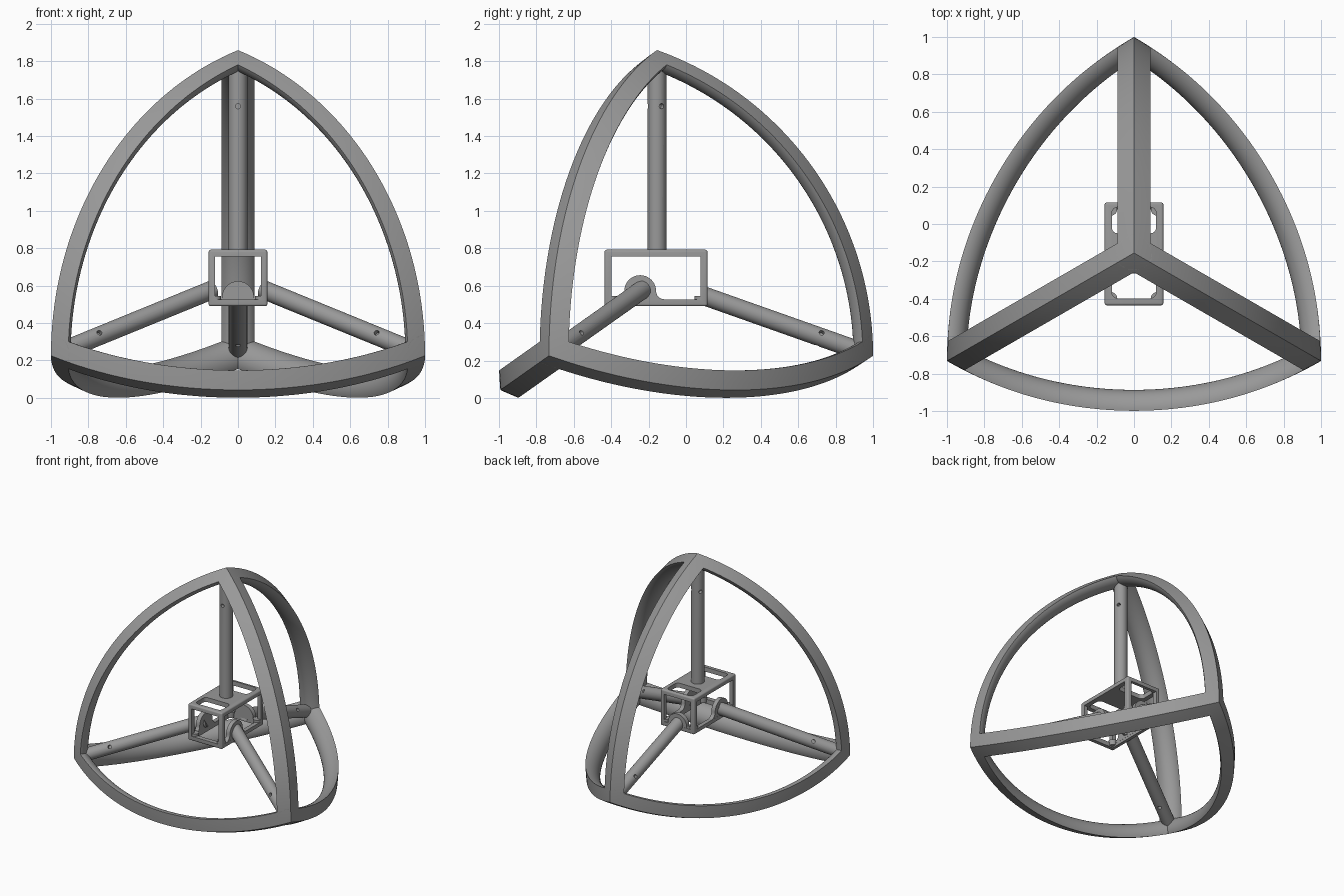
import bpy, bmesh, math
from mathutils import Vector, Matrix

if "Cube" in bpy.data.objects:
    bpy.data.objects.remove(bpy.data.objects["Cube"])

grey = bpy.data.materials.new("mid grey")
grey.diffuse_color = (0.32, 0.32, 0.32, 1)
grey.use_nodes = True
grey.node_tree.nodes["Principled BSDF"].inputs["Base Color"].default_value = grey.diffuse_color

C = Vector((0, -0.155, 0.634))          # centre of the frame
R = math.sqrt(1.5)                      # centre to tip, for tip spacing 2
H, D = R * math.sqrt(8) / 3, -R / 3
TIPS = [Vector((0, 0, R))] + [
    Vector((H * math.cos(math.radians(a)), H * math.sin(math.radians(a)), D))
    for a in (90, 210, 330)]
NAMES = ["top", "back", "left", "right"]
RHO = 0.105                             # rib radius


def make(name, bm, loc=(0, 0, 0)):
    bmesh.ops.recalc_face_normals(bm, faces=bm.faces)
    me = bpy.data.meshes.new(name)
    bm.to_mesh(me)
    bm.free()
    me.materials.append(grey)
    ob = bpy.data.objects.new(name, me)
    ob.location = loc
    bpy.context.collection.objects.link(ob)
    return ob


def activate(ob):
    bpy.ops.object.select_all(action='DESELECT')
    ob.select_set(True)
    bpy.context.view_layer.objects.active = ob


def cut(ob, cutter):
    mod = ob.modifiers.new("cut", 'BOOLEAN')
    mod.operation, mod.object, mod.solver = 'DIFFERENCE', cutter, 'EXACT'
    activate(ob)
    bpy.ops.object.modifier_apply(modifier=mod.name)
    bpy.data.objects.remove(cutter)


def box(name, x, y, z, bevel=0.0, vertical_only=False):
    bm = bmesh.new()
    bmesh.ops.create_cube(bm, size=1)
    for v in bm.verts:
        v.co = Vector([lo + (c + 0.5) * (hi - lo) for c, (lo, hi) in zip(v.co, (x, y, z))])
    if bevel:
        edges = [e for e in bm.edges if not vertical_only
                 or abs(e.verts[0].co.z - e.verts[1].co.z) > 0.01]
        bmesh.ops.bevel(bm, geom=edges, offset=bevel, segments=4, profile=0.5, affect='EDGES')
    return make(name, bm)


def cylinder(name, start, end, r, seg=32):
    bm = bmesh.new()
    d = end - start
    bmesh.ops.create_cone(bm, cap_ends=True, segments=seg, radius1=r, radius2=r, depth=d.length)
    rot = d.to_track_quat('Z', 'Y').to_matrix().to_4x4()
    bmesh.ops.transform(bm, matrix=Matrix.Translation((start + end) / 2) @ rot, verts=bm.verts)
    return make(name, bm)


# Rib section (radius, offset): two bulged outer faces meeting in a ridge, round inside
alpha = 2 * math.asin(RHO / 4)
half = [(2 * math.cos(p), 2 * math.sin(p) - 1)
        for p in (math.pi / 6 + alpha * i / 3 for i in range(4))]
corner = math.atan2(half[-1][1], half[-1][0] - math.sqrt(3))
half += [(math.sqrt(3) + RHO * math.cos(a), RHO * math.sin(a))
         for a in (corner + (math.pi - corner) * i / 10 for i in range(1, 11))]
SECTION = half + [(r, -s) for r, s in reversed(half[1:-1])]

# Six curved ribs between the tips
for i in range(4):
    for j in range(i + 1, 4):
        p, q = [TIPS[k] for k in range(4) if k not in (i, j)]
        mid, axis = (p + q) / 2, (q - p).normalized()
        u, e = (TIPS[i] - mid).normalized(), (TIPS[j] - mid).normalized()
        w = (e - u * u.dot(e)).normalized()
        sweep, n = u.angle(e), 48
        bm = bmesh.new()
        rings = []
        for k in range(n + 1):
            t = sweep * k / n
            d = u * math.cos(t) + w * math.sin(t)
            rings.append([bm.verts.new(mid + d * r + axis * s) for r, s in SECTION])
        for a, b in zip(rings, rings[1:]):
            for k in range(len(a)):
                m = (k + 1) % len(a)
                bm.faces.new((a[k], a[m], b[m], b[k]))
        bm.faces.new(rings[0])
        bm.faces.new(rings[-1])
        make(f"rib_{NAMES[i]}_{NAMES[j]}", bm, C)


def clamp(p):
    """Pull a point towards the centre until it lies in the bulged body."""
    dd = p.dot(p)
    return p * min([1] + [(p.dot(v) + math.sqrt(p.dot(v) ** 2 + 2.5 * dd)) / dd for v in TIPS])


# Tip joints, trimmed to the same outer faces as the ribs
for tip, name in zip(TIPS, NAMES):
    bm = bmesh.new()
    bmesh.ops.create_uvsphere(bm, u_segments=48, v_segments=24, radius=RHO)
    z = tip.normalized()
    x = next(v for v in TIPS if v is not tip)
    x = (x - z * x.dot(z)).normalized()
    frame = Matrix((x, z.cross(x), z)).transposed()
    for v in bm.verts:
        v.co = clamp(tip + frame @ v.co)
    make(f"{name}_joint", bm, C)

# Four rods from the cage to the tips, each with three pin holes
for tip, name, start in zip(TIPS, NAMES, (0.13, 0.26, 0.165, 0.165)):
    z = tip.normalized()
    rod = cylinder(f"{name}_rod", C + z * start, C + z * 1.16, 0.05)
    for other in TIPS:
        if other is not tip:
            out = -(other - z * other.dot(z)).normalized()
            base = C + z * 0.925
            cut(rod, cylinder("pin_cutter", base + out * 0.02, base + out * 0.08, 0.014, 16))

# Central cage
X, Y, Z = (-0.157, 0.157), (-0.435, 0.115), (0.49, 0.792)
IX, IY, IZ = (-0.123, 0.123), (-0.397, 0.078), (0.527, 0.755)
cage = box("cage", X, Y, Z, 0.012)
cut(cage, box("side_cutter", (-1, 1), IY, IZ))
cut(cage, box("end_cutter", IX, (-1, 1), IZ))
cut(cage, box("floor_cutter", IX, IY, (0.4, 0.6)))
for y in ((-0.397, -0.265), (-0.05, 0.09)):
    cut(cage, box("roof_window_cutter", (-0.118, 0.118), y, (0.7, 0.9), 0.03, True))

# Corner tabs in the cage floor
for x in IX:
    for y in IY:
        cylinder("corner_tab", Vector((x, y, 0.5)), Vector((x, y, 0.545)), 0.033, 24)


def hump(name, height, place, thick):
    """Round-topped rod seat with filleted feet, extruded along the wall normal."""
    r, base = 0.085, IZ[0] - 0.015
    f = max(height - IZ[0], 0.01)
    side = [(r * math.sin(a), height + r * math.cos(a))
            for a in (math.pi / 2 * i / 10 for i in range(11))]
    side += [(r + f - f * math.cos(a), height - f * math.sin(a))
             for a in (math.pi / 2 * i / 6 for i in range(1, 7))]
    side.append((side[-1][0], base))
    outline = [(-a, b) for a, b in reversed(side[1:])] + side
    bm = bmesh.new()
    face = bm.faces.new([bm.verts.new(place(a, b)) for a, b in outline])
    ext = bmesh.ops.extrude_face_region(bm, geom=[face])
    bmesh.ops.translate(bm, vec=thick,
                        verts=[v for v in ext["geom"] if isinstance(v, bmesh.types.BMVert)])
    make(name, bm)


# Rod seats in the two side walls and the back wall
for s, name in ((-1, "left"), (1, "right")):
    hump(f"{name}_rod_seat", 0.571, lambda a, b: Vector((s * 0.156, -0.245 + a, b)),
         Vector((-s * 0.034, 0, 0)))
hump("back_rod_seat", 0.539, lambda a, b: Vector((a, 0.114, b)), Vector((0, -0.036, 0)))

# Smooth shading with crisp edges
for ob in list(bpy.context.scene.objects):
    activate(ob)
    bpy.ops.object.shade_smooth_by_angle(angle=math.radians(30))
